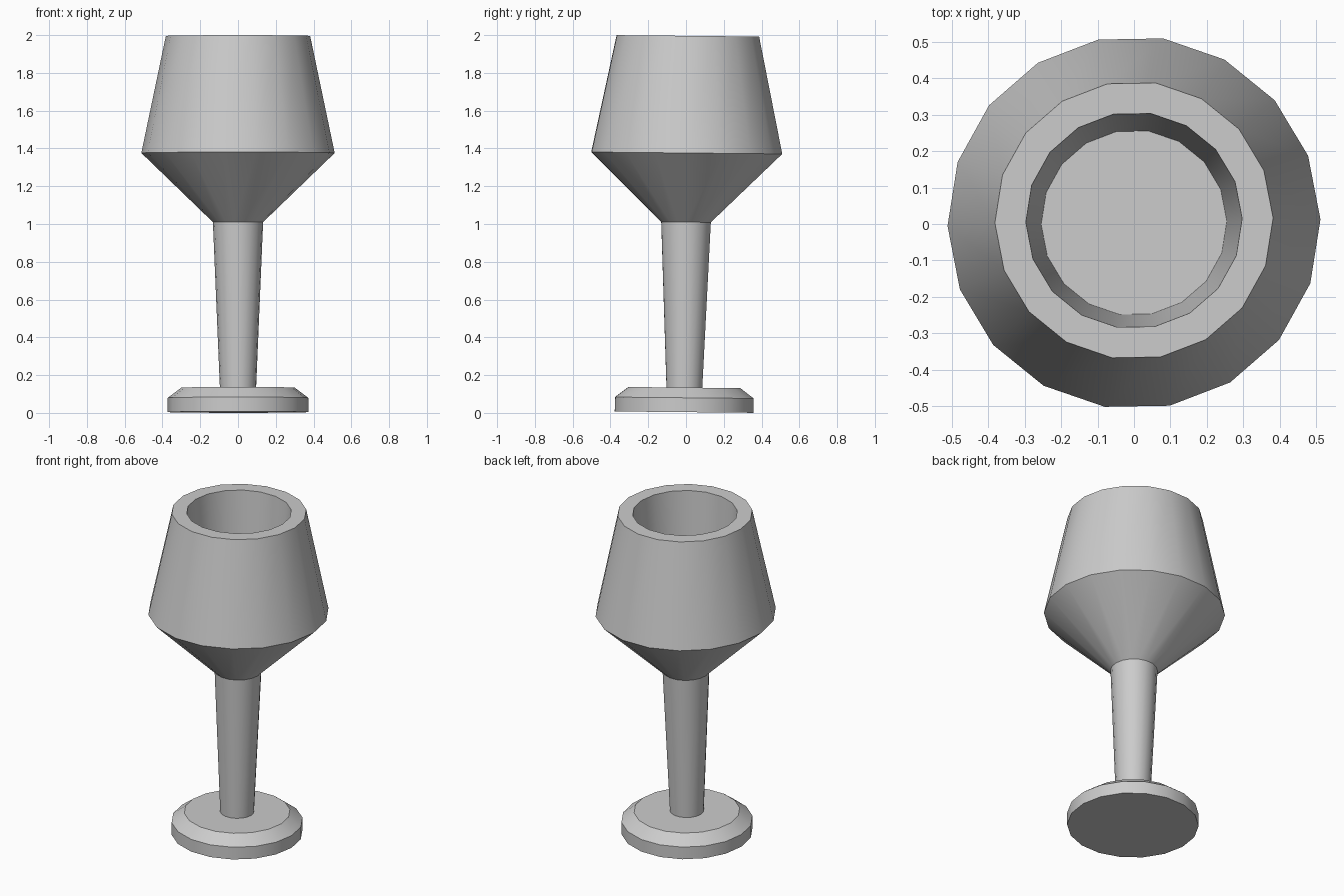
import bpy, bmesh, math
from mathutils import Matrix

if "Cube" in bpy.data.objects:
    bpy.data.objects.remove(bpy.data.objects["Cube"])

SIDES = 18

# Outer and inner outline of the goblet as (radius, height)
PROFILE = [
    (0.372, 0.004), (0.372, 0.080), (0.300, 0.134),   # foot
    (0.096, 0.134), (0.133, 1.010),                   # stem
    (0.512, 1.376), (0.382, 1.996),                   # bowl outside
    (0.297, 1.996), (0.255, 1.350),                   # bowl inside
]

bm = bmesh.new()

# One ring of vertices per profile point
rings = []
for r, z in PROFILE:
    ring = []
    for i in range(SIDES):
        a = 2 * math.pi * i / SIDES + math.radians(1)
        ring.append(bm.verts.new((r * math.cos(a), r * math.sin(a), z)))
    rings.append(ring)

# Side walls
for low, high in zip(rings, rings[1:]):
    for i in range(SIDES):
        j = (i + 1) % SIDES
        bm.faces.new((low[i], low[j], high[j], high[i]))

# Underside of the foot and floor of the cup
bm.faces.new(rings[0][::-1])
bm.faces.new(rings[-1])

# The glass leans very slightly to the back
pivot = Matrix.Translation((0, 0, 1))
tilt = pivot @ Matrix.Rotation(math.radians(-0.57), 4, 'X') @ pivot.inverted()
bmesh.ops.transform(bm, matrix=tilt, verts=bm.verts)
bmesh.ops.recalc_face_normals(bm, faces=bm.faces)

mesh = bpy.data.meshes.new("goblet")
bm.to_mesh(mesh)
bm.free()
goblet = bpy.data.objects.new("goblet", mesh)
bpy.context.collection.objects.link(goblet)

# Smooth round walls, crisp rings
bpy.context.view_layer.objects.active = goblet
goblet.select_set(True)
bpy.ops.object.shade_smooth_by_angle(angle=math.radians(30))
